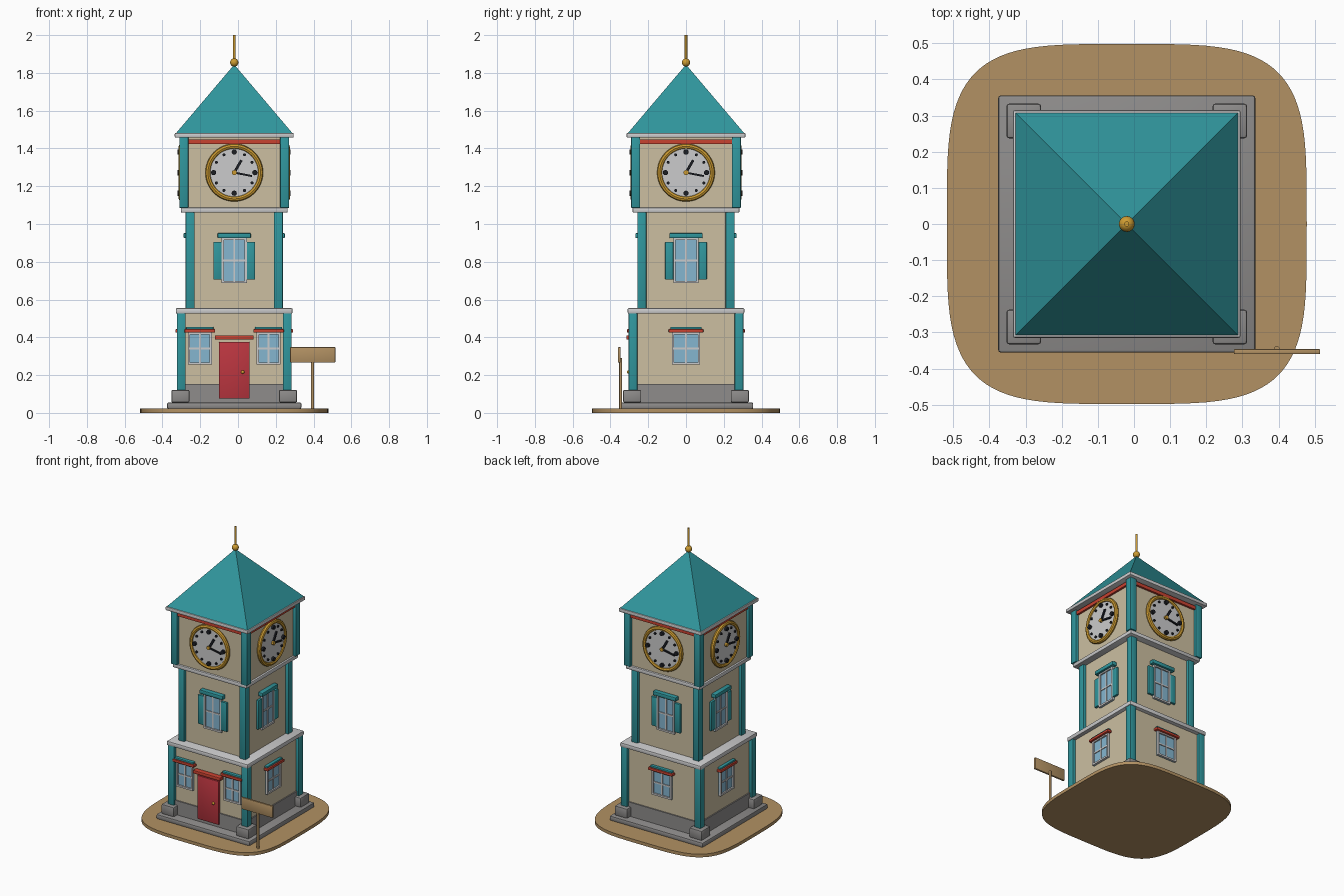
import bpy, bmesh, math
from mathutils import Matrix, Vector

if "Cube" in bpy.data.objects:
    bpy.data.objects.remove(bpy.data.objects["Cube"])

CX = -0.02  # tower axis


def mat(name, r, g, b):
    m = bpy.data.materials.new(name)
    m.diffuse_color = [(c / 255 / 12.92 if c < 11 else ((c / 255 + 0.055) / 1.055) ** 2.4)
                       for c in (r, g, b)] + [1]
    m.use_nodes = True
    m.node_tree.nodes["Principled BSDF"].inputs["Base Color"].default_value = m.diffuse_color
    return m


PLASTER = mat("plaster", 204, 191, 161)
TEAL = mat("teal", 48, 150, 157)
PALE = mat("pale_grey", 203, 203, 204)
STONE = mat("stone", 142, 140, 139)
EARTH = mat("earth", 178, 145, 99)
RED = mat("door_red", 188, 54, 64)
RUST = mat("orange_red", 200, 66, 48)
GOLD = mat("gold", 206, 156, 50)
GLASS = mat("glass_blue", 133, 182, 208)
BLACK = mat("black", 28, 30, 36)

TOWER = Matrix.Translation((CX, 0, 0))
SIDES = {n: TOWER @ Matrix.Rotation(i * math.pi / 2, 4, 'Z')
         for i, n in enumerate(("front", "right", "back", "left"))}


def finish(name, bm, material, m, smooth=False):
    bmesh.ops.transform(bm, matrix=m, verts=bm.verts)
    bmesh.ops.recalc_face_normals(bm, faces=bm.faces)
    me = bpy.data.meshes.new(name)
    bm.to_mesh(me)
    bm.free()
    me.materials.append(material)
    ob = bpy.data.objects.new(name, me)
    bpy.context.collection.objects.link(ob)
    if smooth:
        bpy.ops.object.select_all(action='DESELECT')
        ob.select_set(True)
        bpy.context.view_layer.objects.active = ob
        bpy.ops.object.shade_smooth_by_angle(angle=math.radians(40))
    return ob


def box(name, material, x, y, z, m=TOWER, bevel=0.0):
    """Box from (min, max) ranges, optionally with rounded edges."""
    bm = bmesh.new()
    bmesh.ops.create_cube(bm, size=1)
    size = Matrix.Diagonal((x[1] - x[0], y[1] - y[0], z[1] - z[0], 1))
    mid = Matrix.Translation(((x[0] + x[1]) / 2, (y[0] + y[1]) / 2, (z[0] + z[1]) / 2))
    bmesh.ops.transform(bm, matrix=mid @ size, verts=bm.verts)
    if bevel:
        bmesh.ops.bevel(bm, geom=bm.edges[:], offset=bevel, segments=2, profile=0.5,
                        affect='EDGES')
    return finish(name, bm, material, m, bool(bevel))


def slab(name, material, half, z0, z1, bevel=0.0):
    return box(name, material, (-half, half), (-half, half), (z0, z1), bevel=bevel)


def disc(name, material, u, z, r, d0, d1, m, n=32):
    """Round plate on a wall, reaching from distance d0 to d1 off the axis."""
    bm = bmesh.new()
    bmesh.ops.create_cone(bm, cap_ends=True, segments=n, radius1=r, radius2=r, depth=d1 - d0)
    place = Matrix.Translation((u, -(d0 + d1) / 2, z)) @ Matrix.Rotation(math.pi / 2, 4, 'X')
    return finish(name, bm, material, m @ place, True)


def rod(name, material, r, z0, z1, m):
    bm = bmesh.new()
    bmesh.ops.create_cone(bm, cap_ends=True, segments=12, radius1=r, radius2=r, depth=z1 - z0)
    return finish(name, bm, material, m @ Matrix.Translation((0, 0, (z0 + z1) / 2)), True)


def ball(name, material, r, loc, m=TOWER):
    bm = bmesh.new()
    bmesh.ops.create_uvsphere(bm, u_segments=16, v_segments=10, radius=r)
    return finish(name, bm, material, m @ Matrix.Translation(loc), True)


def corners(name, material, outer, inner, z0, z1, bevel):
    for sx in (-1, 1):
        for sy in (-1, 1):
            x, y = sorted((sx * inner, sx * outer)), sorted((sy * inner, sy * outer))
            box(name, material, x, y, (z0, z1), bevel=bevel)


def window(name, u, half, z0, z1, d, m):
    """Glass, four frame bars and a cross of glazing bars."""
    t, zm = 0.012, (z0 + z1) / 2
    box(name + "_glass", GLASS, (u - half, u + half), (-d - 0.006, -d + 0.01), (z0, z1), m)
    for x in (u - half, u + half - t):
        box(name + "_jamb", PALE, (x, x + t), (-d - 0.016, -d + 0.01), (z0, z1), m)
    for z in (z0, z1 - t):
        box(name + "_rail", PALE, (u - half, u + half), (-d - 0.016, -d + 0.01), (z, z + t), m)
    box(name + "_mullion", PALE, (u - 0.005, u + 0.005), (-d - 0.011, -d), (z0, z1), m)
    box(name + "_crossbar", PALE, (u - half, u + half), (-d - 0.011, -d), (zm - 0.005, zm + 0.005), m)


def lower_window(name, u, half, m):
    window(name, u, half, 0.255, 0.428, 0.282, m)
    box(name + "_hood", RUST, (u - half - 0.017, u + half + 0.017), (-0.312, -0.27), (0.425, 0.443), m, 0.004)
    box(name + "_hood_cap", TEAL, (u - half - 0.008, u + half + 0.008), (-0.303, -0.27), (0.441, 0.455), m, 0.004)


def clock(name, m):
    zc = 1.272
    disc(name + "_clock_face", PALE, 0, zc, 0.135, 0.26, 0.284, m, 48)
    # gold ring: revolved rounded section
    bm = bmesh.new()
    n, k = 48, 8
    rings = []
    for i in range(n):
        a = 2 * math.pi * i / n
        ring = []
        for j in range(k):
            b = 2 * math.pi * j / k
            r = 0.139 + 0.014 * math.cos(b)
            ring.append(bm.verts.new((r * math.cos(a), -0.28 - 0.014 * math.sin(b), zc + r * math.sin(a))))
        rings.append(ring)
    for i in range(n):
        p, q = rings[i], rings[(i + 1) % n]
        for j in range(k):
            bm.faces.new((p[j], q[j], q[(j + 1) % k], p[(j + 1) % k]))
    finish(name + "_clock_ring", bm, GOLD, m, True)
    # hour marks
    for h in range(12):
        a = h * math.pi / 6
        disc(name + "_hour_mark", BLACK, 0.109 * math.sin(a), zc + 0.109 * math.cos(a),
             0.014 if h % 3 == 0 else 0.008, 0.28, 0.299 if h % 3 == 0 else 0.292, m, 12)
    # hands
    for part, length, w, deg in (("hour_hand", 0.076, 0.007, 30), ("minute_hand", 0.096, 0.005, 101)):
        turn = Matrix.Translation((0, 0, zc)) @ Matrix.Rotation(math.radians(deg), 4, 'Y')
        box(name + "_" + part, BLACK, (-w, w), (-0.293, -0.283), (-0.012, length), m @ turn)
    disc(name + "_clock_hub", GOLD, 0, zc, 0.013, 0.28, 0.298, m, 16)


# ground: rounded square outline
bm = bmesh.new()
outline = []
for i in range(96):
    c, s = math.cos(i * math.pi / 48), math.sin(i * math.pi / 48)
    outline.append(bm.verts.new((math.copysign(abs(c) ** 0.5, c) * 0.498,
                                 math.copysign(abs(s) ** 0.5, s) * 0.498, 0)))
base = bm.faces.new(outline)
top = bmesh.ops.extrude_face_region(bm, geom=[base])["geom"]
bmesh.ops.translate(bm, vec=(0, 0, 0.022), verts=[v for v in top if isinstance(v, bmesh.types.BMVert)])
finish("ground_plate", bm, EARTH, TOWER, True)

# stone base
slab("plinth", STONE, 0.356, 0.022, 0.055, 0.008)
slab("stone_band", STONE, 0.29, 0.05, 0.152)
corners("corner_stone", STONE, 0.333, 0.237, 0.055, 0.122, 0.008)

# three storeys with corner posts and ledges
slab("lower_wall", PLASTER, 0.282, 0.1, 0.53)
corners("lower_post", TEAL, 0.304, 0.257, 0.1, 0.53, 0.004)
slab("lower_ledge", PALE, 0.309, 0.525, 0.555, 0.007)
slab("middle_wall", PLASTER, 0.237, 0.55, 1.065)
corners("middle_post", TEAL, 0.257, 0.21, 0.55, 1.065, 0.004)
slab("middle_ledge", PALE, 0.283, 1.06, 1.088, 0.007)
slab("clock_wall", PLASTER, 0.27, 1.085, 1.462)
corners("clock_post", TEAL, 0.291, 0.243, 1.085, 1.462, 0.004)
slab("eave", PALE, 0.315, 1.457, 1.482, 0.006)

# pyramid roof and finial
bm = bmesh.new()
bmesh.ops.create_cone(bm, cap_ends=True, segments=4, radius1=0.309 * math.sqrt(2), radius2=0, depth=0.364)
finish("roof", bm, TEAL, TOWER @ Matrix.Translation((0, 0, 1.662)) @ Matrix.Rotation(math.pi / 4, 4, 'Z'))
ball("finial_ball", GOLD, 0.022, (0, 0, 1.855))
rod("finial_rod", GOLD, 0.007, 1.84, 2.0, TOWER)

# parts repeated on every side
for side, m in SIDES.items():
    clock(side, m)
    box(side + "_eave_trim", RUST, (-0.243, 0.243), (-0.284, -0.26), (1.424, 1.448), m)
    window(side + "_middle_window", 0, 0.067, 0.687, 0.928, 0.237, m)
    box(side + "_middle_hood", TEAL, (-0.088, 0.088), (-0.268, -0.225), (0.925, 0.952), m, 0.005)
    for sx in (-1, 1):
        box(side + "_shutter", TEAL, sorted((sx * 0.067, sx * 0.11)), (-0.252, -0.23), (0.705, 0.905), m, 0.003)
    if side != "front":
        lower_window(side + "_lower_window", 0, 0.075, m)

# front door between two windows
F = SIDES["front"]
for name, u in (("front_left_window", -0.182), ("front_right_window", 0.182)):
    lower_window(name, u, 0.064, F)
box("door", RED, (-0.081, 0.081), (-0.3, -0.27), (0.075, 0.375), F, 0.003)
box("door_hood", RUST, (-0.103, 0.103), (-0.316, -0.27), (0.388, 0.411), F, 0.004)
ball("door_knob", GOLD, 0.009, (0.045, -0.304, 0.216), F)

# signpost
rod("sign_post", EARTH, 0.008, 0.02, 0.29, Matrix.Translation((0.395, -0.346, 0)))
box("sign_board", EARTH, (0.276, 0.515), (-0.36, -0.346), (0.267, 0.348), Matrix.Identity(4), 0.003)
